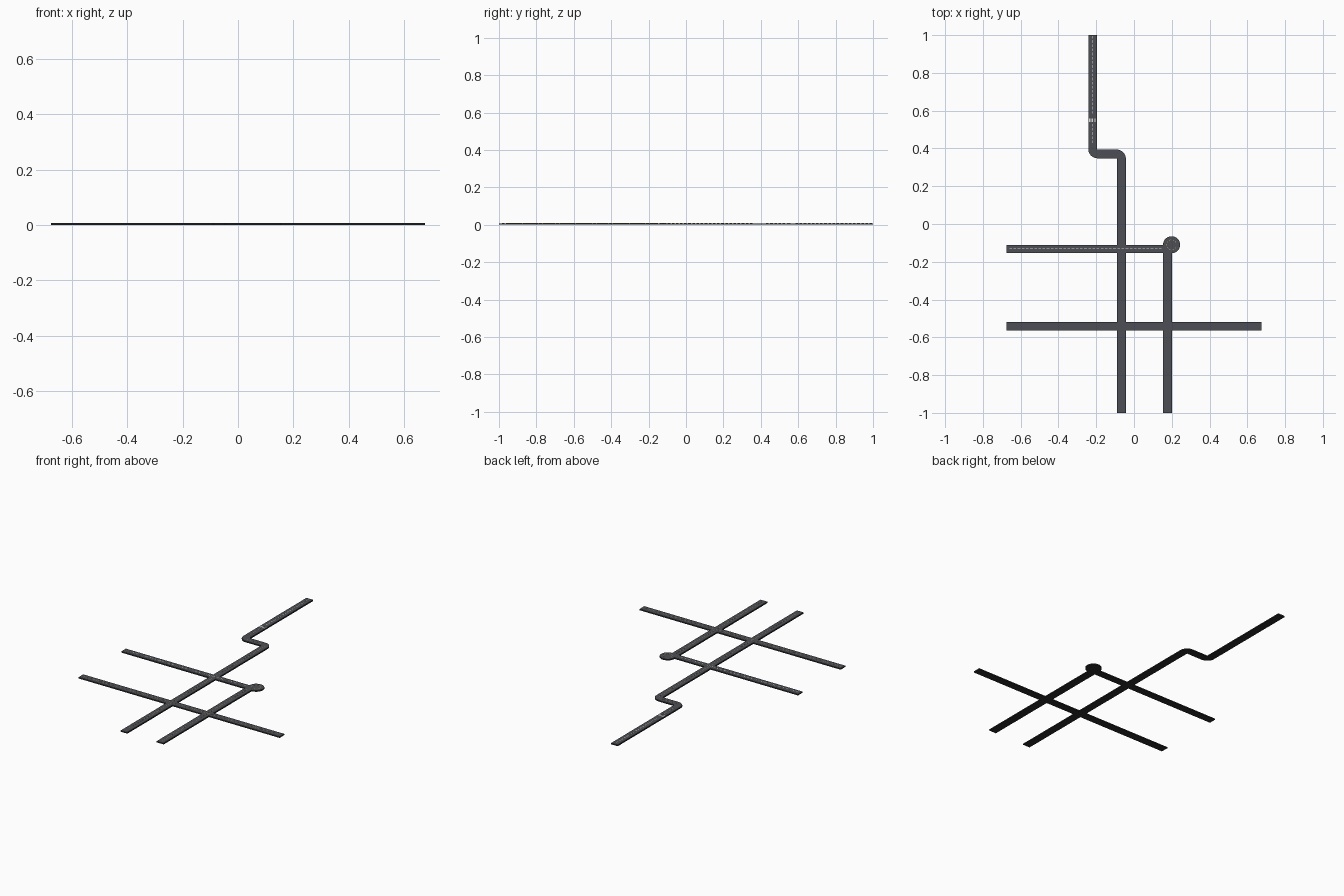
import bpy, bmesh, math
from mathutils import Vector

if "Cube" in bpy.data.objects:
    bpy.data.objects.remove(bpy.data.objects["Cube"])


def mat(name, col):
    m = bpy.data.materials.new(name)
    m.diffuse_color = (*col, 1)
    m.use_nodes = True
    m.node_tree.nodes["Principled BSDF"].inputs["Base Color"].default_value = m.diffuse_color
    return m


ASPHALT = mat("asphalt grey", (0.075, 0.078, 0.09))
BASE = mat("dark kerb", (0.024, 0.024, 0.026))
WHITE = mat("white paint", (0.75, 0.75, 0.72))
YELLOW = mat("yellow paint", (0.65, 0.42, 0.12))
Z_BASE, Z_TOP, Z_PAINT = 0.0068, 0.008, 0.0084


def finish(name, bm, m):
    bmesh.ops.recalc_face_normals(bm, faces=bm.faces)
    me = bpy.data.meshes.new(name)
    bm.to_mesh(me)
    bm.free()
    me.materials.append(m)
    ob = bpy.data.objects.new(name, me)
    bpy.context.collection.objects.link(ob)
    return ob


def round_path(pts, r):
    """Replace each inner corner by a quarter arc."""
    pts = [Vector(p) for p in pts]
    out = [pts[0]]
    for a, b, c in zip(pts, pts[1:], pts[2:]):
        u, v = (a - b).normalized(), (c - b).normalized()
        for i in range(9):
            t = math.pi / 2 * i / 8
            out.append(b + u * r * (1 - math.sin(t)) + v * r * (1 - math.cos(t)))
    return out + [pts[-1]]


def ribbon(name, pts, width, z0, z1, m):
    bm = bmesh.new()
    rings = []
    for i, p in enumerate(pts):
        d1 = (p - pts[i - 1]).normalized() if i else (pts[1] - p).normalized()
        d2 = (pts[i + 1] - p).normalized() if i < len(pts) - 1 else d1
        d = (d1 + d2).normalized()
        n = Vector((-d.y, d.x)) * width / 2 / max(d.dot(d1), 0.5)
        rings.append([bm.verts.new((q.x, q.y, z))
                      for q, z in ((p + n, z0), (p - n, z0), (p - n, z1), (p + n, z1))])
    for a, b in zip(rings, rings[1:]):
        for k in range(4):
            bm.faces.new((a[k], a[(k + 1) % 4], b[(k + 1) % 4], b[k]))
    bm.faces.new(rings[0])
    bm.faces.new(rings[-1])
    return finish(name, bm, m)


def add_plate(bm, c, d, length, width, z=Z_TOP):
    """Thin painted box lying on the asphalt, along direction d."""
    n = Vector((-d.y, d.x)) * width / 2
    h = d * length / 2
    low, top = [[bm.verts.new((q.x, q.y, zz))
                 for q in (c - h - n, c + h - n, c + h + n, c - h + n)]
                for zz in (z - 0.0004, Z_PAINT)]
    bm.faces.new(low[::-1])
    bm.faces.new(top)
    for k in range(4):
        j = (k + 1) % 4
        bm.faces.new((low[k], low[j], top[j], top[k]))


def dashes(name, pts, m, line, length=0.014, gap=0.008):
    bm = bmesh.new()
    for a, b in zip(pts, pts[1:]):
        a, b = Vector(a), Vector(b)
        d, total = (b - a).normalized(), (b - a).length - 0.03
        for i in range(int(total / (length + gap))):
            add_plate(bm, a + d * (0.015 + length / 2 + i * (length + gap)), d, length, line)
    return finish(name, bm, m)


def road(name, pts, width, paint, line, dash_pts=None):
    path = round_path(pts, 0.026)
    ribbon(name + "_base", path, width, 0, Z_BASE, BASE)
    ribbon(name + "_surface", path, width - 0.003, Z_BASE - 0.001, Z_TOP, ASPHALT)
    dashes(name + "_centre_dashes", dash_pts or pts, paint, line)


# roads
stepped = [(-0.219, 1), (-0.219, 0.371), (-0.066, 0.371), (-0.066, -1)]
road("stepped_road", stepped, 0.046, YELLOW, 0.0012, stepped[1:])
road("west_road", [(-0.675, -0.132), (0.185, -0.132)], 0.044, WHITE, 0.0025)
road("south_road", [(0.177, -1), (0.177, -0.12)], 0.048, YELLOW, 0.0012)
road("cross_road", [(-0.675, -0.542), (0.675, -0.542)], 0.046, YELLOW, 0.0012)

# white dashes north and south of the crossing
dashes("north_dashes", [(-0.219, 1.01), (-0.219, 0.555)], WHITE, 0.0028)
dashes("north_lower_dashes", [(-0.219, 0.545), (-0.219, 0.39)], WHITE, 0.0028)

# turning circle
C = Vector((0.199, -0.11))
for nm, r, z0, z1, m in (("turning_circle_base", 0.045, 0, Z_BASE, BASE),
                         ("turning_circle_surface", 0.0435, Z_BASE - 0.001, Z_TOP, ASPHALT)):
    bm = bmesh.new()
    bmesh.ops.create_cone(bm, cap_ends=True, segments=40, radius1=r, radius2=r, depth=z1 - z0)
    bmesh.ops.translate(bm, verts=bm.verts, vec=(C.x, C.y, (z0 + z1) / 2))
    finish(nm, bm, m)

# ring of dashes on the turning circle
bm = bmesh.new()
for i in range(10):
    a = math.tau * i / 10
    add_plate(bm, C + Vector((math.cos(a), math.sin(a))) * 0.026,
              Vector((-math.sin(a), math.cos(a))), 0.009, 0.002)
finish("turning_circle_dashes", bm, YELLOW)

# pedestrian crossing
bm = bmesh.new()
for i in range(-2, 3):
    add_plate(bm, Vector((-0.219 + i * 0.0084, 0.55)), Vector((0, 1)), 0.018, 0.0045)
finish("crossing_stripes", bm, WHITE)
